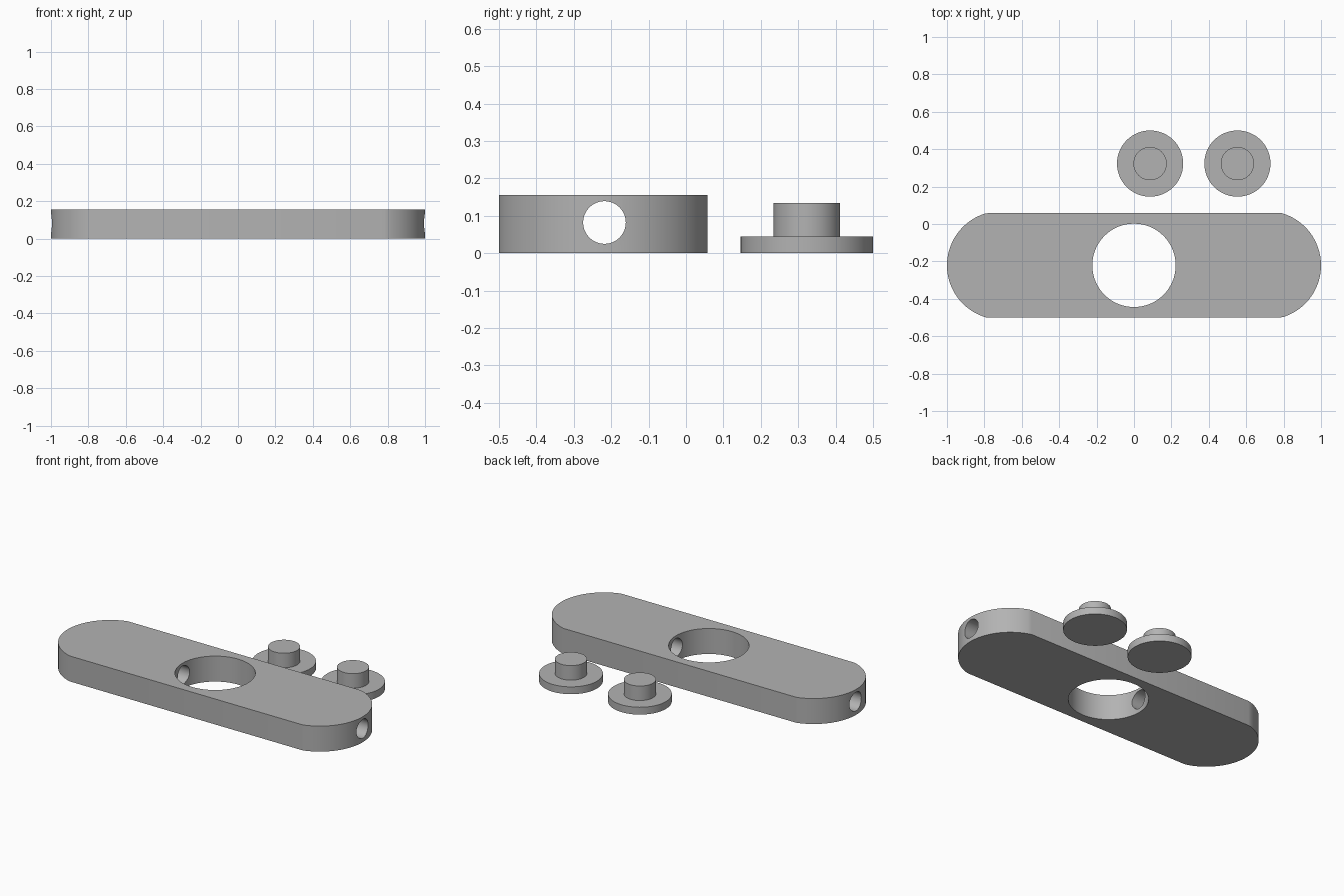
import bpy, bmesh
from math import sin, cos, pi, radians
from mathutils import Matrix, Vector

cube = bpy.data.objects.get("Cube")
if cube:
    bpy.data.objects.remove(cube, do_unlink=True)

grey = bpy.data.materials.new("plain grey")
grey.use_nodes = True
grey.diffuse_color = (0.45, 0.45, 0.45, 1)
grey.node_tree.nodes["Principled BSDF"].inputs["Base Color"].default_value = (0.45, 0.45, 0.45, 1)

BODY_Y, HALF_WIDTH, HEIGHT = -0.221, 0.279, 0.156


def make_object(name, bm, location):
    bmesh.ops.recalc_face_normals(bm, faces=bm.faces[:])
    mesh = bpy.data.meshes.new(name)
    bm.to_mesh(mesh)
    bm.free()
    mesh.materials.append(grey)
    obj = bpy.data.objects.new(name, mesh)
    obj.location = location
    bpy.context.collection.objects.link(obj)
    return obj


def smooth(obj):
    bpy.ops.object.select_all(action='DESELECT')
    obj.select_set(True)
    bpy.context.view_layer.objects.active = obj
    bpy.ops.object.shade_smooth_by_angle(angle=radians(30))


def cutter(name, radius, depth, location, matrix=Matrix()):
    bm = bmesh.new()
    bmesh.ops.create_cone(bm, cap_ends=True, segments=64, radius1=radius,
                          radius2=radius, depth=depth, matrix=matrix)
    obj = make_object(name, bm, location)
    obj.hide_render = True
    return obj


# Body: flat bar with arc ends, the second end being the first turned half way
bm = bmesh.new()
end = [(0.78, -HALF_WIDTH)]
for i in range(33):
    a = radians(-72 + 146 * i / 32)
    end.append((0.71 + 0.29 * cos(a), max(-HALF_WIDTH, min(HALF_WIDTH, 0.29 * sin(a)))))
outline = end + [(-x, -y) for x, y in end]
base = bm.faces.new([bm.verts.new((x, y, 0)) for x, y in outline])
top = bmesh.ops.extrude_face_region(bm, geom=[base])["geom"]
bmesh.ops.translate(bm, vec=(0, 0, HEIGHT),
                    verts=[v for v in top if isinstance(v, bmesh.types.BMVert)])
body = make_object("body", bm, (0, BODY_Y, 0))

# Centre opening and the bore running the length of the bar
holes = [
    cutter("opening_cutter", 0.223, 1, (0, BODY_Y, 0)),
    cutter("bore_cutter", 0.057, 3, (0, BODY_Y + 0.003, 0.082), Matrix.Rotation(pi / 2, 4, 'Y')),
]
bpy.context.view_layer.objects.active = body
for hole in holes:
    mod = body.modifiers.new(hole.name, 'BOOLEAN')
    mod.operation = 'DIFFERENCE'
    mod.solver = 'EXACT'
    mod.object = hole
    bpy.ops.object.modifier_apply(modifier=mod.name)
    bpy.data.objects.remove(hole, do_unlink=True)
smooth(body)


# Caps: wide flange with a narrow stem, turned from one profile
def cap(name, x):
    bm = bmesh.new()
    profile = [(0, 0), (0.177, 0), (0.177, 0.045), (0.089, 0.045), (0.089, 0.134), (0, 0.134)]
    verts = [bm.verts.new((r, 0, z)) for r, z in profile]
    edges = [bm.edges.new(pair) for pair in zip(verts, verts[1:])]
    bmesh.ops.spin(bm, geom=verts + edges, axis=(0, 0, 1), cent=(0, 0, 0),
                   angle=2 * pi, steps=64, use_duplicate=False)
    bmesh.ops.remove_doubles(bm, verts=bm.verts[:], dist=0.0001)
    smooth(make_object(name, bm, Vector((x, 0.323, 0))))


cap("right_cap", 0.086)
cap("left_cap", 0.553)
